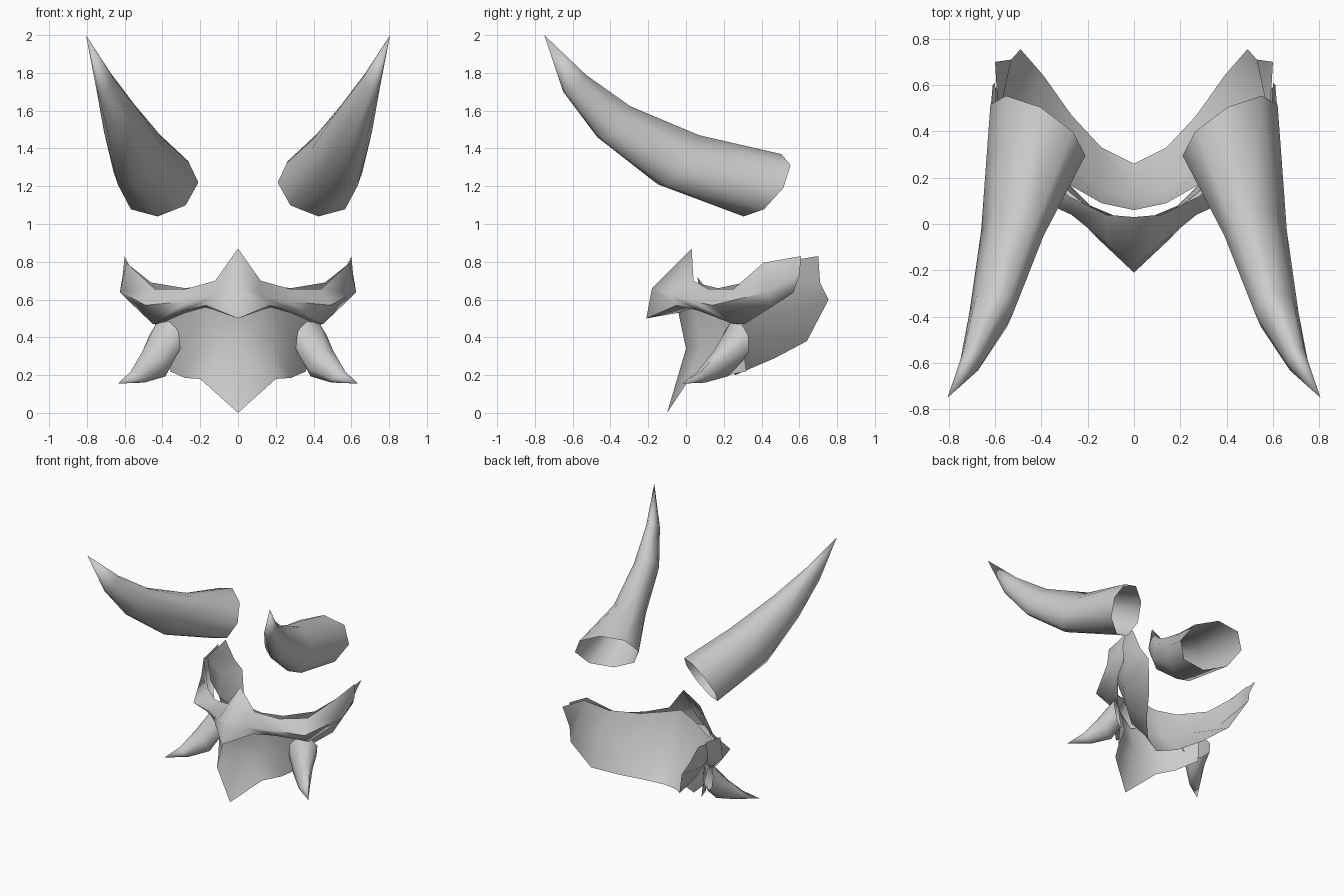
import bpy, bmesh, math
from mathutils import Vector as V


def make(name, bm, angle=60):
    # weld, shade smooth and mirror a right-hand half
    bmesh.ops.remove_doubles(bm, verts=bm.verts, dist=0.002)
    bmesh.ops.recalc_face_normals(bm, faces=bm.faces)
    me = bpy.data.meshes.new(name)
    bm.to_mesh(me)
    bm.free()
    ob = bpy.data.objects.new(name, me)
    bpy.context.collection.objects.link(ob)
    bpy.context.view_layer.objects.active = ob
    ob.select_set(True)
    bpy.ops.object.shade_smooth_by_angle(angle=math.radians(angle))
    ob.select_set(False)
    m = ob.modifiers.new("mirror", 'MIRROR')
    m.merge_threshold = 0.002
    return ob


def horn(name, rings, tip, n=8):
    # rings: centre, outward half-axis, upward half-axis; open at the base
    bm = bmesh.new()
    loops = []
    for c, u, v in rings:
        loops.append([bm.verts.new(V(c) + V(u) * math.cos(2 * math.pi * i / n)
                                   + V(v) * math.sin(2 * math.pi * i / n)) for i in range(n)])
    for a, b in zip(loops, loops[1:]):
        for i in range(n):
            j = (i + 1) % n
            bm.faces.new((a[i], a[j], b[j], b[i]))
    t = bm.verts.new(tip)
    for i in range(n):
        bm.faces.new((loops[-1][i], loops[-1][(i + 1) % n], t))
    return make(name, bm)


def sheet(name, stations):
    # stations run from the centre line outwards, points from top to bottom
    bm = bmesh.new()
    cols = [[bm.verts.new(p) for p in s] for s in stations]
    for a, b in zip(cols, cols[1:]):
        for i in range(len(a) - 1):
            bm.faces.new((a[i], a[i + 1], b[i + 1], b[i]))
    return make(name, bm)


# long upper horns
horn("horns", [
    ((.415, .405, 1.205), (.205, .11, -.015), (-.01, .10, .165)),
    ((.525, -.04, 1.34), (.135, .01, -.06), (-.02, .11, .13)),
    ((.615, -.38, 1.54), (.095, 0, -.05), (0, .09, .08)),
    ((.705, -.59, 1.745), (.045, 0, -.03), (0, .06, .045)),
], (.805, -.75, 2.0))

# small tusks beside the muzzle
horn("tusks", [
    ((.385, .27, .38), (.085, .06, .03), (-.02, -.03, .105)),
    ((.445, .185, .26), (.065, .03, .03), (.02, -.04, .065)),
    ((.53, .08, .19), (.035, .02, .01), (.02, -.02, .03)),
], (.635, -.02, .155))

# brow band with central peak and swept-back wings
sheet("brow", [
    [(0, .03, .87), (0, -.18, .66), (0, -.21, .50), (0, -.04, .53)],
    [(.12, .04, .70), (.11, -.09, .63), (.17, -.05, .57), (.17, .05, .56)],
    [(.28, .12, .655), (.27, .04, .59), (.28, .07, .54), (.28, .14, .53)],
    [(.44, .25, .655), (.49, .14, .57), (.45, .25, .47), (.42, .31, .47)],
    [(.59, .41, .795), (.625, .43, .64), (.55, .45, .565), (.54, .46, .565)],
    [(.60, .61, .83), (.61, .60, .73), (.58, .57, .64), (.575, .57, .64)],
])

# muzzle plate with pointed chin
sheet("muzzle", [
    [(0, -.04, .53), (0, 0, .34), (0, -.10, .0)],
    [(.18, .05, .56), (.19, .08, .36), (.20, .02, .18)],
    [(.28, .14, .53), (.29, .18, .36), (.28, .15, .185)],
    [(.40, .28, .48), (.38, .30, .36), (.36, .32, .22)],
])

# rear shell flaring backwards
sheet("rear_shell", [
    [(0, .06, .72), (0, .11, .42), (0, .26, .20)],
    [(.14, .09, .68), (.15, .15, .43), (.14, .33, .23)],
    [(.28, .17, .66), (.32, .29, .46), (.27, .47, .29)],
    [(.46, .31, .69), (.47, .43, .52), (.39, .64, .38)],
    [(.585, .45, .79), (.56, .58, .62), (.49, .755, .60)],
    [(.60, .70, .83), (.53, .71, .69), (.49, .755, .60)],
])
